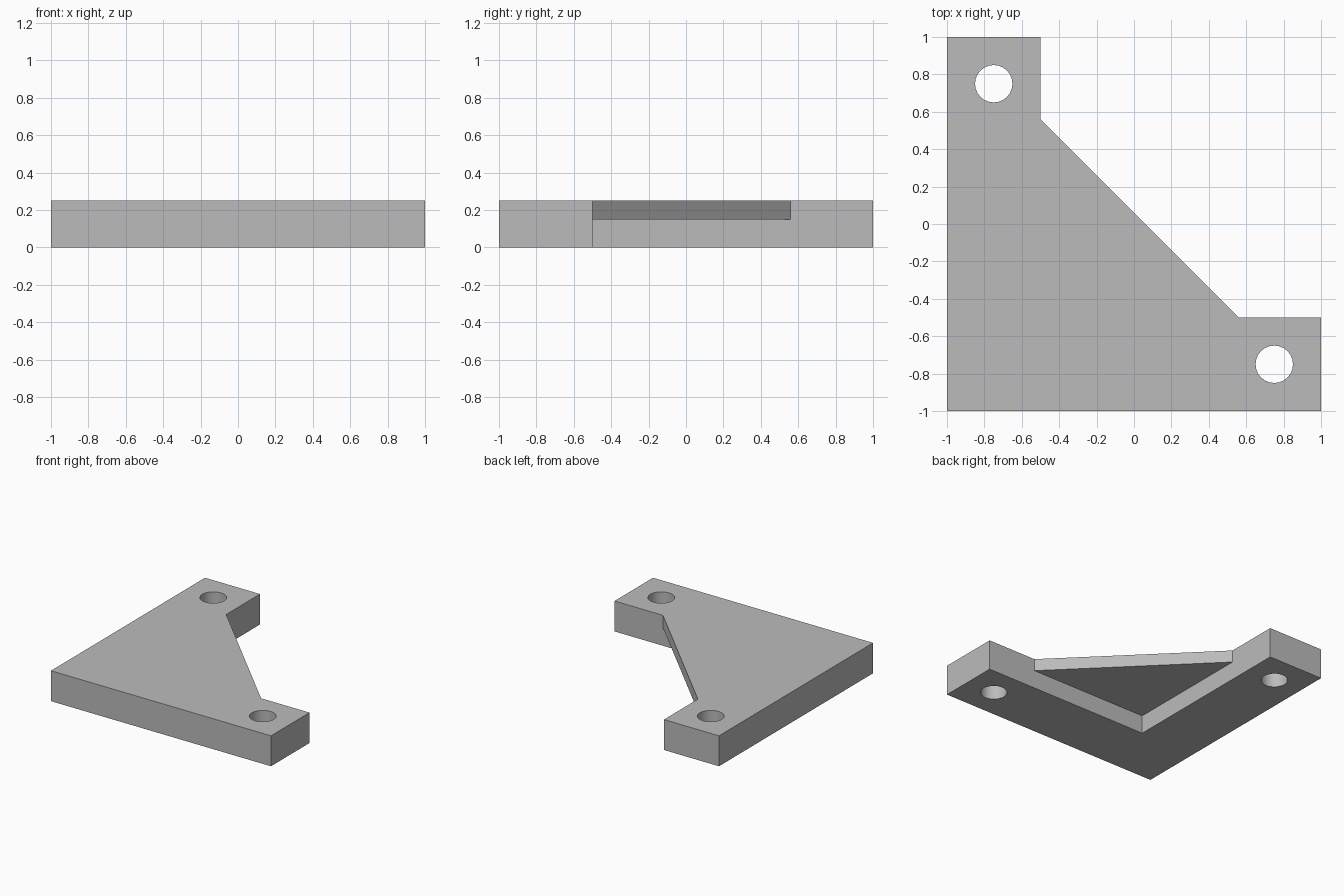
import bpy, bmesh, math

cube = bpy.data.objects.get("Cube")
if cube:
    bpy.data.objects.remove(cube, do_unlink=True)

grey = bpy.data.materials.new("plain grey")
grey.use_nodes = True
colour = (0.5, 0.5, 0.5, 1)
grey.diffuse_color = colour
grey.node_tree.nodes["Principled BSDF"].inputs["Base Color"].default_value = colour

HEIGHT, WEB_BOTTOM = 0.25, 0.15
INNER, WEB_END = -0.5, 0.56


def prism(name, outline, bottom, top):
    """Extrude a flat outline from bottom to top."""
    bm = bmesh.new()
    base = bm.faces.new([bm.verts.new((x, y, bottom)) for x, y in outline])
    out = bmesh.ops.extrude_face_region(bm, geom=[base], use_keep_orig=True)
    verts = [v for v in out["geom"] if isinstance(v, bmesh.types.BMVert)]
    bmesh.ops.translate(bm, verts=verts, vec=(0, 0, top - bottom))
    bmesh.ops.recalc_face_normals(bm, faces=bm.faces)
    mesh = bpy.data.meshes.new(name)
    bm.to_mesh(mesh)
    bm.free()
    mesh.materials.append(grey)
    obj = bpy.data.objects.new(name, mesh)
    bpy.context.collection.objects.link(obj)
    return obj


def combine(target, tool, operation):
    """Apply an exact boolean and discard the tool."""
    mod = target.modifiers.new("Boolean", "BOOLEAN")
    mod.operation, mod.solver, mod.object = operation, "EXACT", tool
    bpy.context.view_layer.objects.active = target
    bpy.ops.object.modifier_apply(modifier=mod.name)
    bpy.data.objects.remove(tool, do_unlink=True)


# L-shaped frame with two equal arms
bracket = prism("corner_bracket", [(-1, -1), (1, -1), (1, INNER), (INNER, INNER),
                                   (INNER, 1), (-1, 1)], 0, HEIGHT)

# Thinner triangular web across the inner corner, flush with the top
web = prism("web", [(INNER, INNER), (WEB_END, INNER), (INNER, WEB_END)],
            WEB_BOTTOM, HEIGHT)
combine(bracket, web, "UNION")

# Round bolt hole through the end of each arm
for side in (-1, 1):
    ring = [(0.75 * side + 0.1 * math.cos(math.tau * i / 24),
             -0.75 * side + 0.1 * math.sin(math.tau * i / 24)) for i in range(24)]
    combine(bracket, prism("hole_cutter", ring, -0.1, HEIGHT + 0.1), "DIFFERENCE")

# Smooth hole walls, crisp outer edges
bpy.ops.object.select_all(action="DESELECT")
bracket.select_set(True)
bpy.context.view_layer.objects.active = bracket
bpy.ops.object.shade_smooth_by_angle(angle=math.radians(30))
